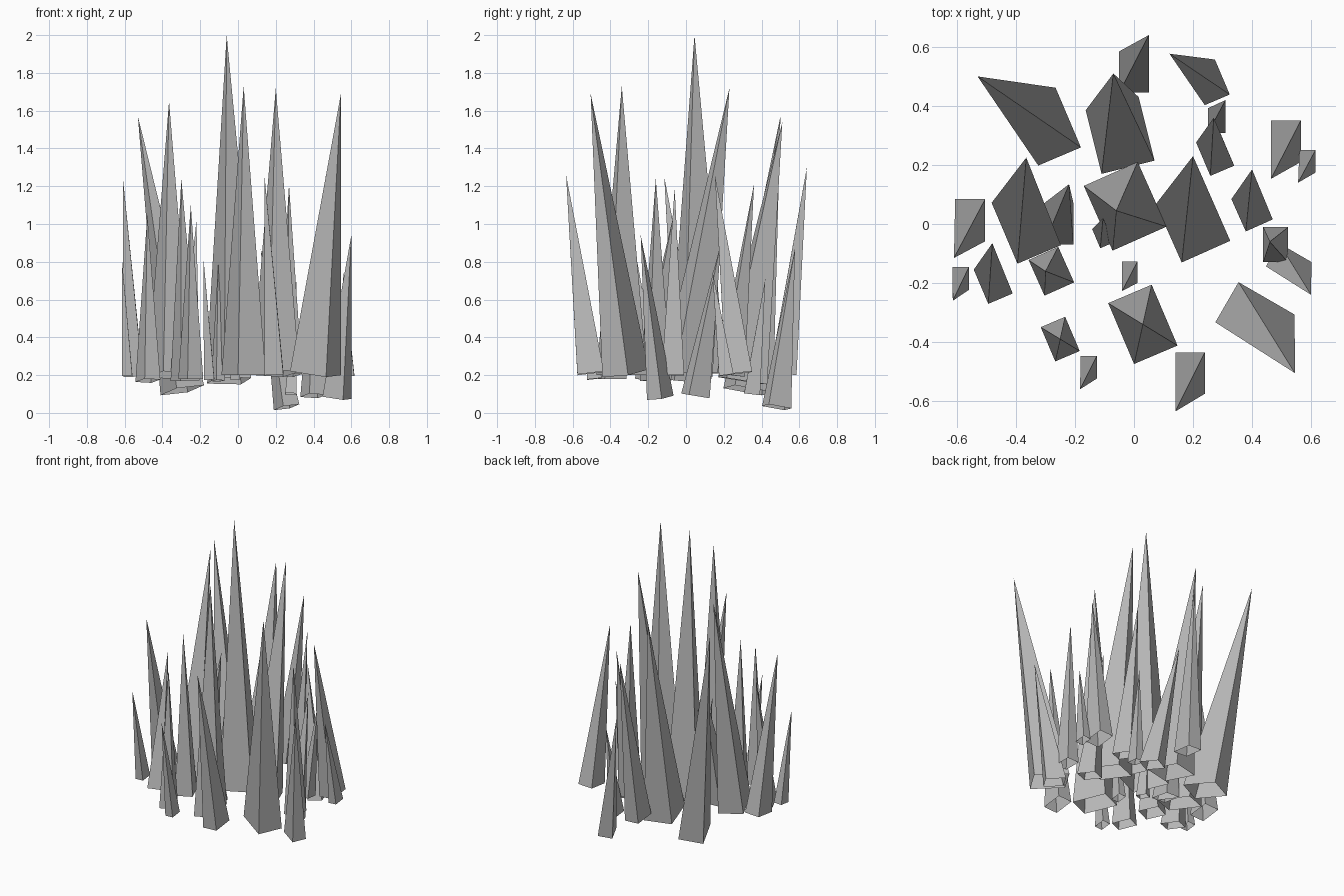
import bpy
from math import radians
from mathutils import Matrix, Vector

default_cube = bpy.data.objects.get("Cube")
if default_cube:
    bpy.data.objects.remove(default_cube, do_unlink=True)

# Single stone colour
stone = bpy.data.materials.new("grey_stone")
stone.use_nodes = True
stone_colour = (0.5, 0.5, 0.5, 1.0)
stone.diffuse_color = stone_colour
stone.node_tree.nodes["Principled BSDF"].inputs["Base Color"].default_value = stone_colour


def make_spike(name, base, width, depth, turn, tip):
    """Open four-sided pyramid whose base tilts square to its leaning axis."""
    axis = tip - base
    spin = Matrix.Rotation(radians(turn), 3, "Z")
    corners = []
    for side, end in ((-1, -1), (1, -1), (1, 1), (-1, 1)):
        offset = spin @ Vector((side * width / 2, end * depth / 2, 0))
        offset.z = -(axis.x * offset.x + axis.y * offset.y) / axis.z
        corners.append(base + offset)
    faces = [(i, (i + 1) % 4, 4) for i in range(4)]
    mesh = bpy.data.meshes.new(name)
    mesh.from_pydata(corners + [tip], [], faces)
    mesh.materials.append(stone)
    spike = bpy.data.objects.new(name, mesh)
    bpy.context.collection.objects.link(spike)
    return spike


def make_group(name, turn, ratio, rows):
    """Rows hold base x, y, z, base width, then tip x, y, z, in hundredths."""
    for number, row in enumerate(rows, start=1):
        x, y, z, width, tip_x, tip_y, tip_z = (value / 100 for value in row)
        make_spike(f"{name}_{number}", Vector((x, y, z)), width, width * ratio,
                   turn, Vector((tip_x, tip_y, tip_z)))


# Thick spikes around the middle
make_group("broad_spike", turn=24, ratio=1.2, rows=[
    (-3, 6, 21, 20, -6, 4.5, 200),
    (20, 0.5, 21, 18, 20, 23, 172),
    (-28, -16, 17, 11, -30, -16, 124),
    (40, 5, 9, 10, 40, 18.5, 90),
])
make_group("rear_broad_spike", turn=14, ratio=1.2, rows=[
    (-4.7, 30, 17, 18.5, -7, 51, 154),
])

# Slimmer spikes turned the same way
make_group("turned_spike", turn=23, ratio=1.4, rows=[
    (-29.5, 33, 12, 15.7, -53, 50, 157),
    (-36.5, 0, 20, 16, -36.5, 22.5, 165),
    (3, -34, 20, 16, 3, -34, 173),
    (25.7, 48, 3, 9.2, 12, 57.7, 87),
    (27.5, 23.7, 20, 8.8, 27, 36, 121),
    (-47.7, -19.5, 17, 9, -48, -6.5, 105),
    (-25, -39, 18, 9, -25, -39, 110),
    (-10.5, -4, 17, 5, -10.5, 2, 79),
])

# Spikes leaning out on the front left
make_group("outer_leaning_spike", turn=60, ratio=1.4, rows=[
    (41, -32, 21, 15.7, 54.5, -50.5, 169),
    (52.4, -13.6, 8, 9, 60, -24, 94),
])

# Spikes set square to the front
make_group("square_spike", turn=0, ratio=1.4, rows=[
    (-55.5, 1.3, 20, 10.2, -61, -11.5, 125),
    (51.5, 28, 21, 10, 46.4, 15.3, 126),
    (19, -50.5, 21, 10, 14, -63.5, 126),
    (0, 51.5, 21, 10, 5, 64, 130),
    (-25.5, 0, 20, 10, -22, 13.5, 102),
    (48, -7, 20, 8.5, 46, -6, 119),
    (28, 35, 10, 6, 31, 42, 71),
    (58.8, 21.3, 20, 5.5, 55.6, 14, 75),
    (-58.7, -18.5, 20, 5.5, -61.4, -26, 81),
    (-1.4, -16.3, 18, 5.2, -4, -22.7, 75),
    (-15.3, -48.5, 18, 5.5, -18.3, -56, 82),
])
